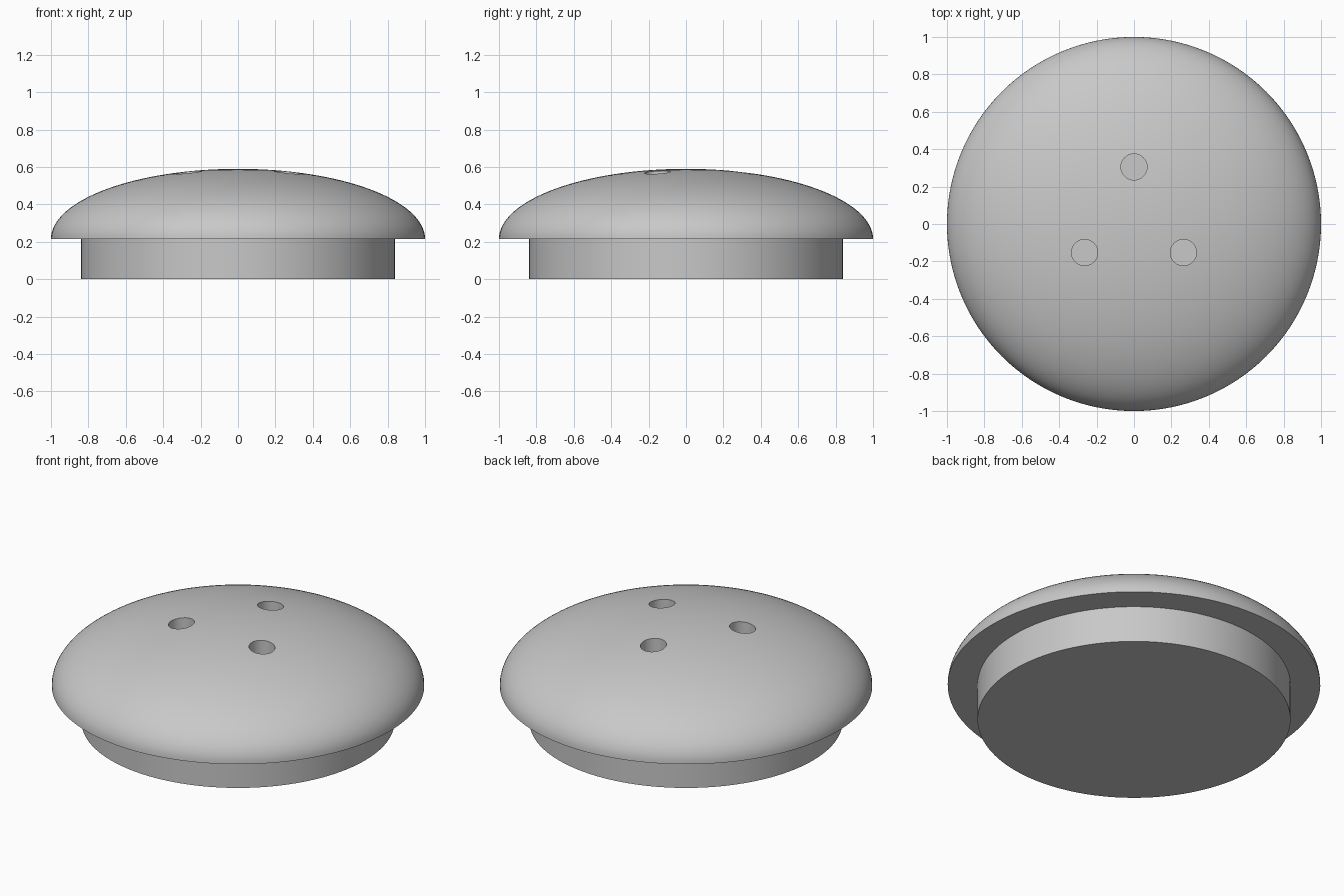
import bpy
import bmesh
from math import sin, cos, pi, radians
from mathutils import Matrix

SEGMENTS = 128
RIM_Z, TOP_Z = 0.215, 0.59
NECK_RADIUS = 0.84
HOLE_RADIUS, HOLE_DISTANCE, HOLE_FLOOR = 0.07, 0.305, 0.35

default = bpy.data.objects.get("Cube")
if default:
    bpy.data.objects.remove(default, do_unlink=True)

gray = bpy.data.materials.new("light_gray")
gray.use_nodes = True
gray.diffuse_color = (0.58, 0.58, 0.58, 1)
gray.node_tree.nodes["Principled BSDF"].inputs["Base Color"].default_value = gray.diffuse_color


def add_object(name, bm):
    """Turn a bmesh into a linked object with the shared material."""
    bmesh.ops.recalc_face_normals(bm, faces=bm.faces)
    mesh = bpy.data.meshes.new(name)
    bm.to_mesh(mesh)
    bm.free()
    mesh.materials.append(gray)
    obj = bpy.data.objects.new(name, mesh)
    bpy.context.collection.objects.link(obj)
    return obj


def cylinder(name, radius, bottom, top, x=0, y=0, segments=SEGMENTS):
    bm = bmesh.new()
    bmesh.ops.create_cone(
        bm, cap_ends=True, segments=segments, radius1=radius, radius2=radius,
        depth=top - bottom, matrix=Matrix.Translation((x, y, (bottom + top) / 2)))
    return add_object(name, bm)


def lathe(name, profile):
    """Spin a radius/height profile around the vertical axis."""
    bm = bmesh.new()
    verts = [bm.verts.new((r, 0, z)) for r, z in profile]
    edges = [bm.edges.new(pair) for pair in zip(verts, verts[1:])]
    bmesh.ops.spin(bm, geom=verts + edges, axis=(0, 0, 1), cent=(0, 0, 0),
                   angle=2 * pi, steps=SEGMENTS, use_duplicate=False)
    bmesh.ops.remove_doubles(bm, verts=bm.verts, dist=0.0001)
    # Close the flat underside
    rim = [e for e in bm.edges if e.is_boundary]
    bmesh.ops.contextual_create(bm, geom=rim)
    return add_object(name, bm)


def smooth(obj):
    obj.data.shade_smooth()
    obj.data.set_sharp_from_angle(angle=radians(30))


# Domed cap: quarter-ellipse profile
steps = 32
profile = [(cos(pi / 2 * i / steps), RIM_Z + (TOP_Z - RIM_Z) * sin(pi / 2 * i / steps))
           for i in range(steps)] + [(0, TOP_Z)]
cap = lathe("domed_cap", profile)

# Three blind holes evenly spaced around the top
cutters = []
for i in range(3):
    a = pi / 2 + i * 2 * pi / 3
    cutter = cylinder("hole_cutter", HOLE_RADIUS, HOLE_FLOOR, TOP_Z + 0.1,
                      HOLE_DISTANCE * cos(a), HOLE_DISTANCE * sin(a), segments=48)
    cutter.hide_render = True
    cutters.append(cutter)
    mod = cap.modifiers.new("hole", "BOOLEAN")
    mod.operation = "DIFFERENCE"
    mod.solver = "EXACT"
    mod.object = cutter

# Bake the holes into the cap and drop the cutters
graph = bpy.context.evaluated_depsgraph_get()
baked = bpy.data.meshes.new_from_object(cap.evaluated_get(graph))
cap.modifiers.clear()
cap.data = baked
for cutter in cutters:
    bpy.data.objects.remove(cutter, do_unlink=True)

# Plug below the cap, sunk slightly into it
neck = cylinder("plug", NECK_RADIUS, 0, RIM_Z + 0.03)

for part in (cap, neck):
    smooth(part)
